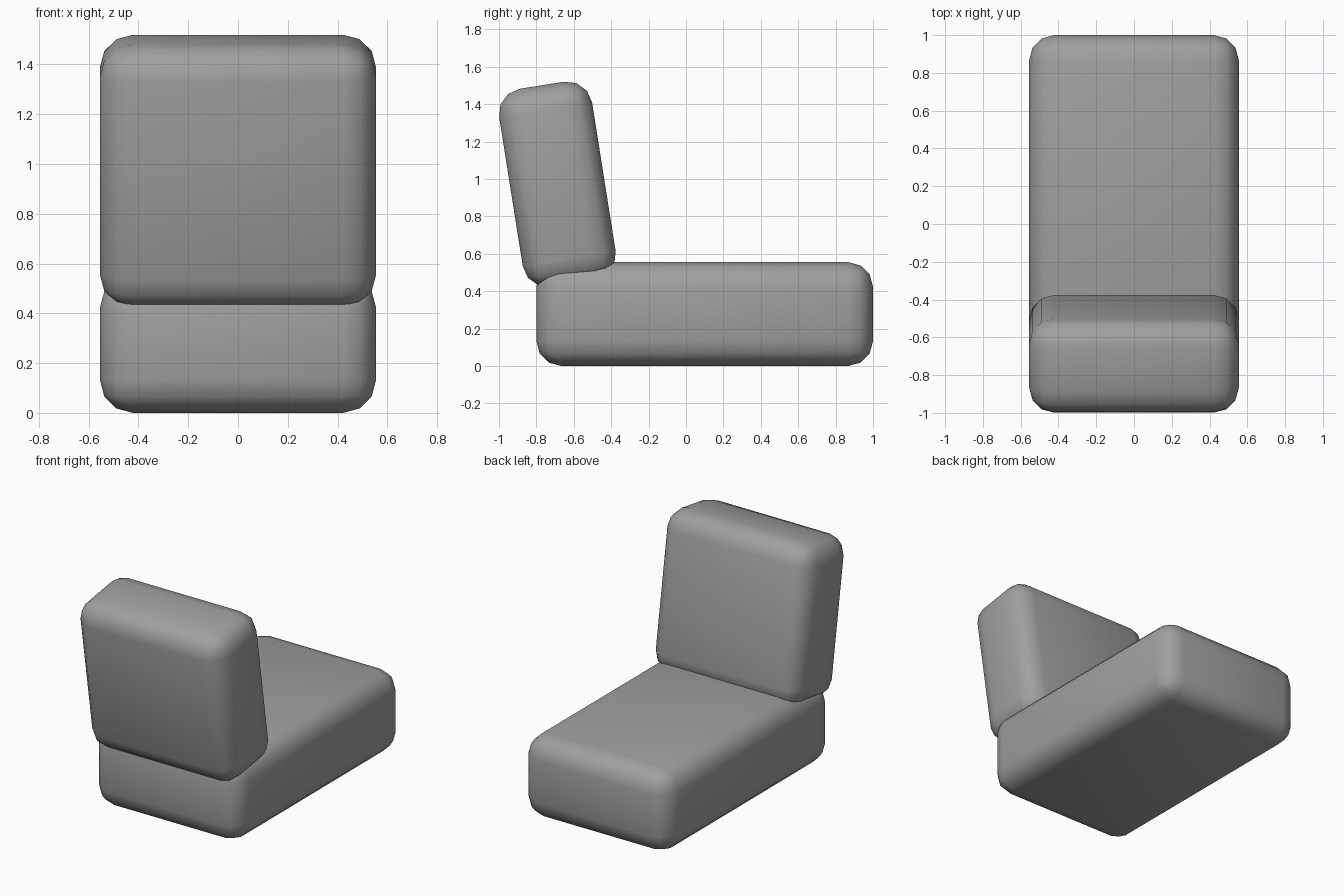
import bpy
import math
from mathutils import Matrix, Vector

cube = bpy.data.objects.get("Cube")
if cube:
    bpy.data.objects.remove(cube, do_unlink=True)

# Single upholstery colour
GREY = (0.35, 0.35, 0.35, 1.0)
fabric = bpy.data.materials.new("grey_fabric")
fabric.use_nodes = True
fabric.diffuse_color = GREY
fabric.node_tree.nodes["Principled BSDF"].inputs["Base Color"].default_value = GREY

WIDTH = 1.11


def cushion(name, size, centre, tilt=0.0):
    """Rounded block with softly shaded edges, tilted about x."""
    bpy.ops.mesh.primitive_cube_add(size=1)
    obj = bpy.context.object
    obj.name = name
    obj.data.transform(Matrix.Diagonal((*size, 1.0)))
    obj.location = centre
    obj.rotation_euler.x = tilt
    obj.data.materials.append(fabric)
    bevel = obj.modifiers.new("rounded_edges", 'BEVEL')
    bevel.width = 0.133
    bevel.segments = 3
    bpy.ops.object.modifier_apply(modifier=bevel.name)
    bpy.ops.object.shade_smooth_by_angle(angle=math.radians(40))
    return obj


# Long seat cushion
cushion("seat_cushion", (WIDTH, 1.8, 0.555), (0, 0.1, 0.2775))

# Leaning back cushion, sunk slightly into the seat
tilt = math.radians(9)
back_centre = Matrix.Rotation(tilt, 3, 'X') @ Vector((0, -0.527, 1.067))
cushion("back_cushion", (WIDTH, 0.503, 1.072), back_centre, tilt)
